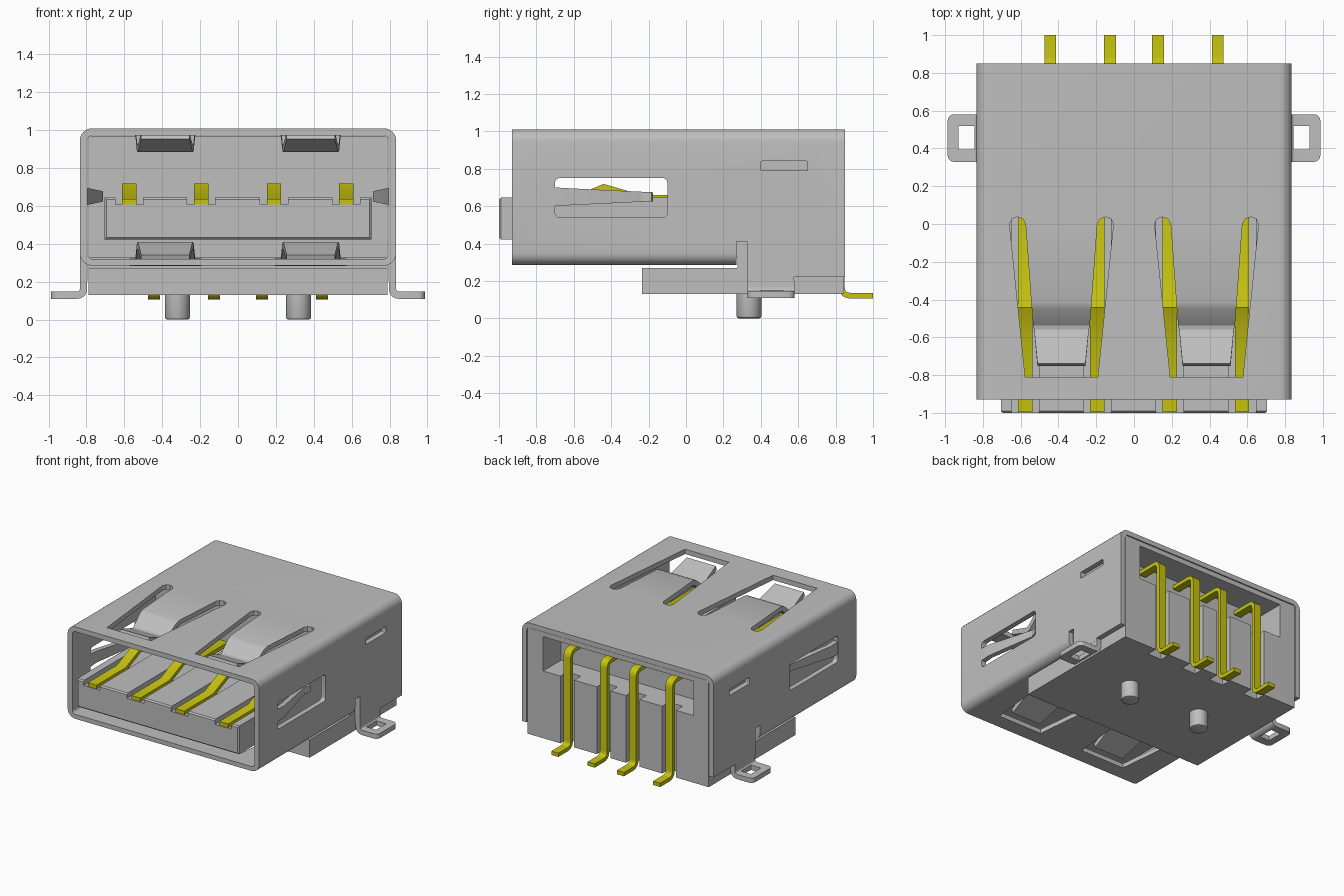
import bpy, bmesh, math
from mathutils import Vector

if "Cube" in bpy.data.objects:
    bpy.data.objects.remove(bpy.data.objects["Cube"])


def material(name, rgb):
    m = bpy.data.materials.new(name)
    m.diffuse_color = (*rgb, 1)
    m.use_nodes = True
    m.node_tree.nodes["Principled BSDF"].inputs["Base Color"].default_value = m.diffuse_color
    return m


GREY = material("grey", (0.52, 0.52, 0.52))
YELLOW = material("contact yellow", (0.57, 0.55, 0.005))
# maps (profile u, profile v, extrusion w) to x, y, z
AXES = {"xz": lambda u, v, w: (u, w, v), "yz": lambda u, v, w: (w, u, v),
        "xy": lambda u, v, w: (u, v, w), "yx": lambda u, v, w: (v, u, w)}


def finish(bm, name, mat):
    bmesh.ops.recalc_face_normals(bm, faces=bm.faces)
    me = bpy.data.meshes.new(name)
    bm.to_mesh(me)
    bm.free()
    me.materials.append(mat)
    ob = bpy.data.objects.new(name, me)
    bpy.context.collection.objects.link(ob)
    return ob


def prism(name, pts, plane, a, b, mat=GREY):
    bm = bmesh.new()
    f = bm.faces.new([bm.verts.new(AXES[plane](u, v, a)) for u, v in pts])
    ext = bmesh.ops.extrude_face_region(bm, geom=[f])["geom"]
    shift = Vector(AXES[plane](0, 0, b - a))
    bmesh.ops.translate(bm, vec=shift, verts=[g for g in ext if isinstance(g, bmesh.types.BMVert)])
    return finish(bm, name, mat)


def box(name, x0, x1, y0, y1, z0, z1):
    return prism(name, [(x0, y0), (x1, y0), (x1, y1), (x0, y1)], "xy", z0, z1)


def rounded(x0, x1, y0, y1, r, n=6):
    pts = []
    for cx, cy, s in ((x1 - r, y1 - r, 0), (x0 + r, y1 - r, 1), (x0 + r, y0 + r, 2), (x1 - r, y0 + r, 3)):
        for i in range(n + 1):
            t = (s + i / n) * math.pi / 2
            pts.append((cx + r * math.cos(t), cy + r * math.sin(t)))
    return pts


def fillet(pts, r, n=5):
    """Round the inner corners of an open path."""
    pts = [Vector(p) for p in pts]
    out = [pts[0]]
    for a, p, b in zip(pts, pts[1:], pts[2:]):
        s, e = p + (a - p).normalized() * r, p + (b - p).normalized() * r
        for i in range(n + 1):
            t = i / n
            out.append(s * (1 - t) ** 2 + p * 2 * t * (1 - t) + e * t * t)
    return out + [pts[-1]]


def ribbon(name, path, halves, thick, plane, centre, mat):
    """Bent sheet strip; halves gives the half width at each path point."""
    path = [Vector(p) for p in path]
    bm = bmesh.new()
    rings = []
    for i, p in enumerate(path):
        d0 = (p - path[i - 1]).normalized() if i else None
        d1 = (path[i + 1] - p).normalized() if i < len(path) - 1 else d0
        d0 = d0 or d1
        t = (d0 + d1).normalized()
        n = Vector((-t.y, t.x)) * (thick / 2 / max(t.dot(d1), 0.5))
        h = halves[i] if isinstance(halves, (list, tuple)) else halves
        rings.append([bm.verts.new(AXES[plane](*(p + n * s), centre + h * w))
                      for s, w in ((-1, -1), (1, -1), (1, 1), (-1, 1))])
    for a, b in zip(rings, rings[1:]):
        for k in range(4):
            bm.faces.new((a[k], a[(k + 1) % 4], b[(k + 1) % 4], b[k]))
    bm.faces.new(rings[0])
    bm.faces.new(rings[-1])
    return finish(bm, name, mat)


def cut(ob, cutters):
    bpy.context.view_layer.objects.active = ob
    for c in cutters:
        m = ob.modifiers.new("cut", "BOOLEAN")
        m.operation, m.solver, m.object = "DIFFERENCE", "EXACT", c
        bpy.ops.object.modifier_apply(modifier=m.name)
        bpy.data.objects.remove(c)


# shell: rounded sheet-metal tube
shell = prism("shell", rounded(-0.835, 0.835, 0.285, 1.01, 0.065), "xz", -0.93, 0.85)
bore = prism("bore", rounded(-0.795, 0.795, 0.32, 0.972, 0.027), "xz", -1.1, 1.1)
side = [(0.192, -0.81), (0.275, 0), (0.262, 0.028), (0.235, 0.037), (0.205, 0.027), (0.19, 0)]
slots = []
for c in (-0.384, 0.384):
    outline = [(c + x, y) for x, y in side] + [(c - x, y) for x, y in reversed(side)]
    slots.append(prism("spring_slot", outline, "xy", 0.1, 1.2))
window = prism("window", rounded(-0.70, -0.10, 0.54, 0.75, 0.025), "yz", -1, 1)
notch = prism("latch_hole", rounded(0.40, 0.65, 0.79, 0.84, 0.006), "yz", -1, 1)
rear = box("rear_cut", -1, 1, 0.27, 1, 0.1, 0.41)
cut(shell, [bore, *slots, window, notch, rear])

# leaf springs on the top and bottom of the shell
for c in (-0.384, 0.384):
    for label, flip in (("top", False), ("bottom", True)):
        path = [(0, 0.991), (-0.41, 0.991), (-0.44, 0.98), (-0.53, 0.908), (-0.56, 0.903), (-0.745, 0.972)]
        if flip:
            path = [(y, 1.294 - z) for y, z in path]
        ribbon(label + "_spring", path, [0.19, 0.16, 0.157, 0.15, 0.145, 0.127], 0.038, "yz", c, GREY)

for s in (-1, 1):
    # side springs bent inwards
    path = [(-0.70, 0.815 * s), (-0.62, 0.815 * s), (-0.24, 0.732 * s), (-0.18, 0.748 * s)]
    ribbon("side_spring", path, [0.05, 0.045, 0.027, 0.024], 0.038, "yx", 0.65, GREY)
    # rear side skirt with the tab that carries the foot
    skirt = [(0.325, 0.41), (0.325, 0.2), (0.578, 0.2), (0.578, 0.22), (0.85, 0.22), (0.85, 0.41)]
    prism("side_skirt", skirt, "yz", 0.795 * s, 0.835 * s)
    # soldering foot: bent tab with a rectangular hole
    path = fillet([(0.815 * s, 0.2), (0.815 * s, 0.128), (0.987 * s, 0.128)], 0.04)
    foot = ribbon("solder_foot", path, 0.126, 0.038, "xz", 0.455, GREY)
    bm = bmesh.new()
    bm.from_mesh(foot.data)
    corners = [e for e in bm.edges if all(abs(v.co.x) > 0.98 for v in e.verts)
               and abs(e.verts[0].co.z - e.verts[1].co.z) > 0.01]
    bmesh.ops.bevel(bm, geom=corners, offset=0.035, segments=4, profile=0.5, affect="EDGES")
    bm.to_mesh(foot.data)
    bm.free()
    xs = sorted((0.845 * s, 0.93 * s))
    cut(foot, [box("foot_hole", *xs, 0.395, 0.52, 0, 0.19)])

CONTACTS = (-0.575, -0.195, 0.19, 0.572)
PINS = (-0.444, -0.127, 0.127, 0.444)

# housing: stepped block with a rear recess and pin grooves
step = [(0.10, 0.968), (0.10, 0.325), (0.275, 0.325), (0.275, 0.27), (-0.235, 0.27),
        (-0.235, 0.13), (0.845, 0.13), (0.845, 0.968)]
housing = prism("housing", step, "yz", -0.79, 0.79)
cut(housing, [box("recess", -0.655, 0.655, 0.62, 1, 0.66, 0.93)]
    + [box("groove", x - 0.06, x + 0.06, 0.76, 1, 0.1, 0.7) for x in PINS])

# tongue carrying the contacts
tongue = box("tongue", -0.705, 0.705, -1.0, 0.12, 0.422, 0.645)
bm = bmesh.new()
bm.from_mesh(tongue.data)
front = [e for e in bm.edges if all(v.co.y < -0.9 for v in e.verts)]
bmesh.ops.bevel(bm, geom=front, offset=0.01, segments=1, affect="EDGES")
bm.to_mesh(tongue.data)
bm.free()
cut(tongue, [box("contact_groove", x - 0.073, x + 0.073, -1.2, 0.11, 0.607, 0.8) for x in CONTACTS])

# spring contacts on the tongue
for x in CONTACTS:
    path = [(-0.995, 0.622), (-0.63, 0.622), (-0.44, 0.703), (-0.24, 0.645), (0.14, 0.645)]
    ribbon("contact", path, 0.038, 0.03, "yz", x, YELLOW)

# rear pins bent down and out to the board
for x in PINS:
    path = fillet([(0.60, 0.87), (0.833, 0.87), (0.833, 0.121), (1.0, 0.121)], 0.05)
    ribbon("pin", path, 0.031, 0.03, "yz", x, YELLOW)

# locating pegs under the housing
for x in (-0.32, 0.32):
    bm = bmesh.new()
    bmesh.ops.create_cone(bm, cap_ends=True, segments=32, radius1=0.066, radius2=0.066, depth=0.15)
    bmesh.ops.translate(bm, vec=(x, 0.337, 0.075), verts=bm.verts)
    rim = [e for e in bm.edges if all(v.co.z < 0.01 for v in e.verts)]
    bmesh.ops.bevel(bm, geom=rim, offset=0.012, segments=2, profile=0.5, affect="EDGES")
    finish(bm, "locating_peg", GREY)

# smooth the rounded bends, keep edges sharp
bpy.ops.object.select_all(action="SELECT")
bpy.context.view_layer.objects.active = shell
bpy.ops.object.shade_smooth_by_angle(angle=math.radians(25))
